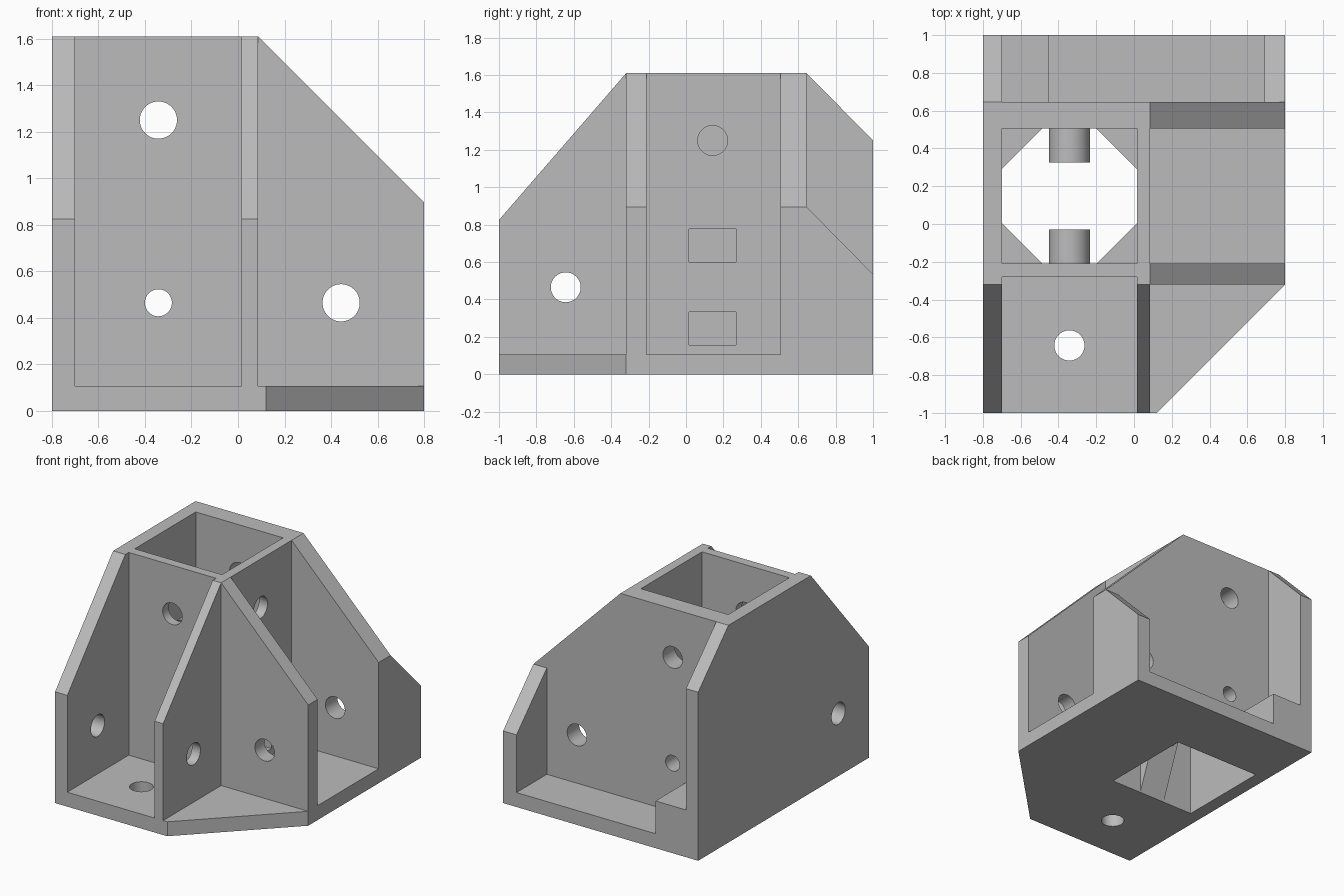
import bpy, bmesh, math
from mathutils import Vector, Matrix

cube = bpy.data.objects.get("Cube")
if cube:
    bpy.data.objects.remove(cube, do_unlink=True)

grey = bpy.data.materials.new("light_grey")
grey.use_nodes = True
grey.diffuse_color = (0.5, 0.5, 0.5, 1)
grey.node_tree.nodes["Principled BSDF"].inputs["Base Color"].default_value = (0.5, 0.5, 0.5, 1)

# Main levels
TOP, FLOOR, FIN = 1.61, 0.107, 0.895      # tower top, base top, right fin end
X0, X1, X2, X3 = -0.8, -0.7, 0.016, 0.086  # tower walls in x
Y0, Y1, Y2, Y3 = -0.32, -0.21, 0.505, 0.645  # tower walls in y
MX, MY, MZ = (X1 + X2) / 2, (Y1 + Y2) / 2, 0.465  # screw centre lines


def finish(name, bm):
    bmesh.ops.recalc_face_normals(bm, faces=bm.faces)
    mesh = bpy.data.meshes.new(name)
    bm.to_mesh(mesh)
    bm.free()
    mesh.materials.append(grey)
    ob = bpy.data.objects.new(name, mesh)
    bpy.context.collection.objects.link(ob)
    return ob


def prism(name, axis, pts, lo, hi):
    """Extrude a 2D profile along an axis from lo to hi."""
    place = {"x": lambda a, b, h: (h, a, b),
             "y": lambda a, b, h: (a, h, b),
             "z": lambda a, b, h: (a, b, h)}[axis]
    bm = bmesh.new()
    face = bm.faces.new([bm.verts.new(place(a, b, lo)) for a, b in pts])
    out = bmesh.ops.extrude_face_region(bm, geom=[face])["geom"]
    move = Vector(place(0, 0, hi - lo))
    bmesh.ops.translate(bm, vec=move, verts=[v for v in out if isinstance(v, bmesh.types.BMVert)])
    return finish(name, bm)


def box(name, x, y, z):
    return prism(name, "z", [(x[0], y[0]), (x[1], y[0]), (x[1], y[1]), (x[0], y[1])], *z)


def rod(name, axis, a, b, r, lo, hi):
    n = 48
    pts = [(a + r * math.cos(2 * math.pi * i / n), b + r * math.sin(2 * math.pi * i / n))
           for i in range(n)]
    return prism(name, axis, pts, lo, hi)


def combine(body, other, operation):
    mod = body.modifiers.new(other.name, "BOOLEAN")
    mod.operation, mod.solver, mod.object = operation, "EXACT", other
    bpy.context.view_layer.update()
    result = bpy.data.meshes.new_from_object(
        body.evaluated_get(bpy.context.evaluated_depsgraph_get()))
    body.modifiers.clear()
    body.data = result
    bpy.data.objects.remove(other, do_unlink=True)


# Base plate with one clipped corner
body = prism("corner_bracket", "z",
             [(X0, -1), (0.12, -1), (0.8, Y0), (0.8, 1), (X0, 1)], 0, FLOOR)

# Side walls, cross walls and the short back fin
cross = [(X0, 0), (0.8, 0), (0.8, FIN), (X3, TOP), (X0, TOP)]
for part in (
    prism("left_wall", "x", [(-1, 0), (1, 0), (1, 1.25), (Y3, TOP), (Y0, TOP), (-1, 0.825)], X0, X1),
    prism("middle_wall", "x", [(-1, 0), (Y3, 0), (Y3, TOP), (Y0, TOP), (-1, 0.825)], X2, X3),
    prism("front_wall", "y", cross, Y0, Y1),
    prism("back_wall", "y", cross, Y2, Y3),
    prism("back_fin", "x", [(Y2 + 0.05, 0), (1, 0), (1, 0.535), (Y3, FIN), (Y2 + 0.05, FIN)], 0.69, 0.8),
    box("back_step", (X0 + 0.05, -0.45), (Y2 + 0.05, 1), (0, 0.35)),
):
    combine(body, part, "UNION")

# Tower shaft and the front socket recess
combine(body, box("shaft", (X1, X2), (Y1, Y2), (-0.1, TOP + 0.1)), "DIFFERENCE")
combine(body, box("recess", (X1, X2), (-1.1, -0.28), (FLOOR, TOP + 0.1)), "DIFFERENCE")

# Screw bosses with sloped supports inside the shaft
for wall, s in ((Y1, 1), (Y2, -1)):
    tip, root = wall + s * 0.18, wall - s * 0.03
    combine(body, prism("boss_support", "x", [(root, 0), (wall, 0), (tip, MZ), (root, MZ)],
                        MX - 0.108, MX + 0.108), "UNION")
    combine(body, rod("boss", "y", MX, MZ, 0.108, min(tip, root), max(tip, root)), "UNION")

# Tapered corner stops inside the shaft
LEG, DEPTH, STOP, SINK = 0.215, 0.3, 0.89, 0.03
for cx, s in ((X1, 1), (X2, -1)):
    for cy, t in ((Y1, 1), (Y2, -1)):
        leg = LEG + 2 * SINK
        corner = Vector((cx - s * SINK, cy - t * SINK, STOP))
        bm = bmesh.new()
        for offset in ((0, 0, 0), (s * leg, 0, 0), (0, t * leg, 0), (0, 0, -DEPTH * leg / LEG)):
            bm.verts.new(corner + Vector(offset))
        bmesh.ops.convex_hull(bm, input=bm.verts)
        combine(body, finish("corner_stop", bm), "UNION")

# Screw holes and wall slots
for hole in (
    rod("upper_hole", "y", MX, 1.25, 0.08, -0.5, 0.8),
    rod("lower_hole", "y", MX, MZ, 0.058, -0.5, 0.8),
    rod("right_hole", "y", 0.443, MZ, 0.08, -0.5, 0.8),
    rod("front_hole", "x", -0.643, MZ, 0.08, -0.9, 0.2),
    rod("base_hole", "z", MX, -0.643, 0.08, -0.1, 0.2),
    rod("tower_side_hole", "x", MY - 0.005, 1.25, 0.08, -0.1, 0.2),
    box("lower_slot", (-0.1, 0.2), (0.016, 0.268), (0.157, 0.333)),
    box("upper_slot", (-0.1, 0.2), (0.016, 0.268), (0.6, 0.777)),
):
    combine(body, hole, "DIFFERENCE")

# Smooth round holes, sharp edges elsewhere
bpy.ops.object.select_all(action="DESELECT")
body.select_set(True)
bpy.context.view_layer.objects.active = body
bpy.ops.object.shade_smooth_by_angle(angle=math.radians(30))
